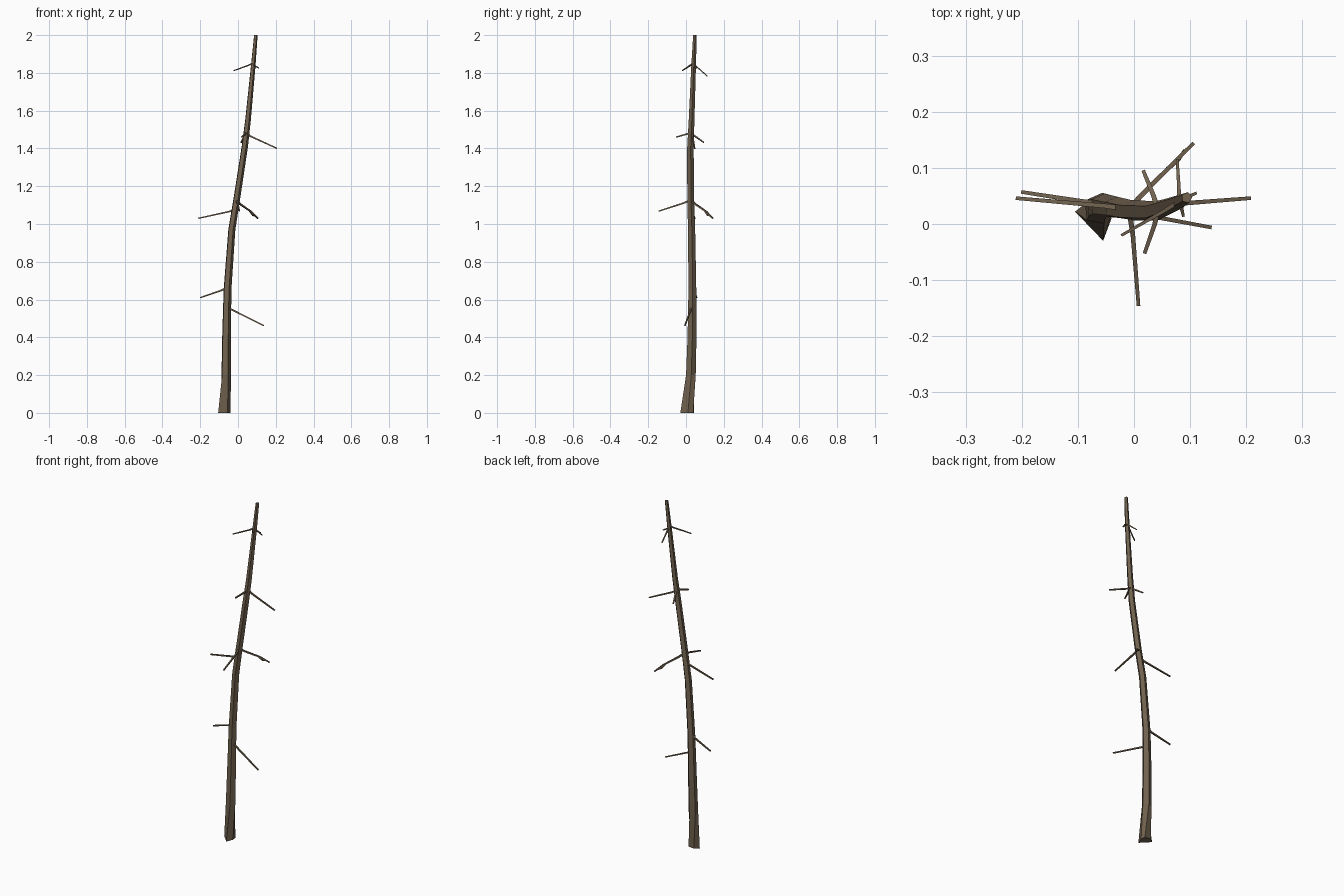
import bpy, bmesh, math
from mathutils import Vector

bark = bpy.data.materials.new("bark brown")
bark.diffuse_color = (0.165, 0.122, 0.078, 1)


def skin(name, rings):
    """Join a list of equal-sized point rings into a closed flat-shaded tube."""
    bm = bmesh.new()
    loops = [[bm.verts.new(p) for p in ring] for ring in rings]
    n = len(loops[0])
    for a, b in zip(loops, loops[1:]):
        for i in range(n):
            j = (i + 1) % n
            bm.faces.new((a[i], a[j], b[j], b[i]))
    bm.faces.new(loops[0][::-1])
    bm.faces.new(loops[-1])
    bmesh.ops.recalc_face_normals(bm, faces=bm.faces)
    mesh = bpy.data.meshes.new(name)
    bm.to_mesh(mesh)
    bm.free()
    mesh.materials.append(bark)
    obj = bpy.data.objects.new(name, mesh)
    bpy.context.collection.objects.link(obj)


def branch(name, path, r0=0.0065, r1=0.0045, sides=4):
    """Thin tapered twig along a path of points."""
    pts = [Vector(p) for p in path]
    rings = []
    for k, p in enumerate(pts):
        d = (pts[min(k + 1, len(pts) - 1)] - pts[max(k - 1, 0)]).normalized()
        u = d.cross(Vector((0, 0, 1))).normalized()
        v = d.cross(u)
        r = r0 + (r1 - r0) * k / (len(pts) - 1)
        angles = [math.tau * (i + 0.5) / sides for i in range(sides)]
        rings.append([p + (u * math.cos(a) + v * math.sin(a)) * r for a in angles])
    skin(name, rings)


# Trunk: flared uneven foot, then five-sided rings (x, y, z, radius)
foot = [(-0.055, -0.03, 0), (-0.04, 0.01, 0), (-0.043, 0.038, 0),
        (-0.08, 0.042, 0), (-0.105, 0.022, 0)]
spine = [(-0.064, 0.025, 0.2, 0.027), (-0.062, 0.031, 0.4, 0.025),
         (-0.057, 0.033, 0.65, 0.022), (-0.034, 0.029, 0.97, 0.020),
         (-0.008, 0.024, 1.13, 0.019), (0.035, 0.023, 1.41, 0.018),
         (0.052, 0.029, 1.55, 0.016), (0.08, 0.04, 1.84, 0.013),
         (0.094, 0.047, 2.0, 0.010)]
trunk = [foot]
for x, y, z, r in spine:
    angles = [math.radians(-66 + 72 * i) for i in range(5)]
    trunk.append([(x + r * math.cos(a), y + r * math.sin(a), z) for a in angles])
skin("trunk", trunk)

# Dead side branches, lowest first
twigs = {
    "low_right_branch": [(-0.058, 0.03, 0.56), (-0.03, 0.025, 0.545), (0.137, -0.006, 0.462)],
    "low_left_branch": [(-0.055, 0.035, 0.665), (-0.09, 0.04, 0.648), (-0.2, 0.057, 0.61)],
    "middle_left_branch": [(-0.018, 0.028, 1.075), (-0.05, 0.032, 1.065), (-0.21, 0.046, 1.03)],
    "middle_front_branch": [(-0.008, 0.022, 1.125), (-0.002, -0.02, 1.108), (0.008, -0.145, 1.068)],
    "middle_back_branch": [(-0.01, 0.025, 1.125), (0.012, 0.05, 1.105),
                           (0.07, 0.108, 1.065), (0.105, 0.143, 1.03)],
    "middle_back_fork": [(0.062, 0.1, 1.07), (0.08, 0.115, 1.045), (0.09, 0.132, 1.042)],
    "upper_right_branch": [(0.04, 0.028, 1.485), (0.065, 0.035, 1.465), (0.207, 0.046, 1.4)],
    "upper_front_branch": [(0.042, 0.025, 1.482), (0.037, 0.0, 1.475), (0.019, -0.052, 1.46)],
    "upper_back_branch": [(0.042, 0.026, 1.48), (0.035, 0.05, 1.463), (0.017, 0.094, 1.432)],
    "top_left_branch": [(0.08, 0.04, 1.852), (0.055, 0.024, 1.84), (-0.022, -0.02, 1.812)],
    "top_back_branch": [(0.08, 0.04, 1.848), (0.08, 0.065, 1.825), (0.077, 0.114, 1.782)],
    "top_front_stub": [(0.082, 0.04, 1.85), (0.088, 0.014, 1.838)],
    "top_right_stub": [(0.08, 0.042, 1.84), (0.111, 0.055, 1.826)],
}
for name, path in twigs.items():
    small = name.startswith("top") or "fork" in name
    branch(name, path, 0.0055 if small else 0.007, 0.0035 if small else 0.0045)
